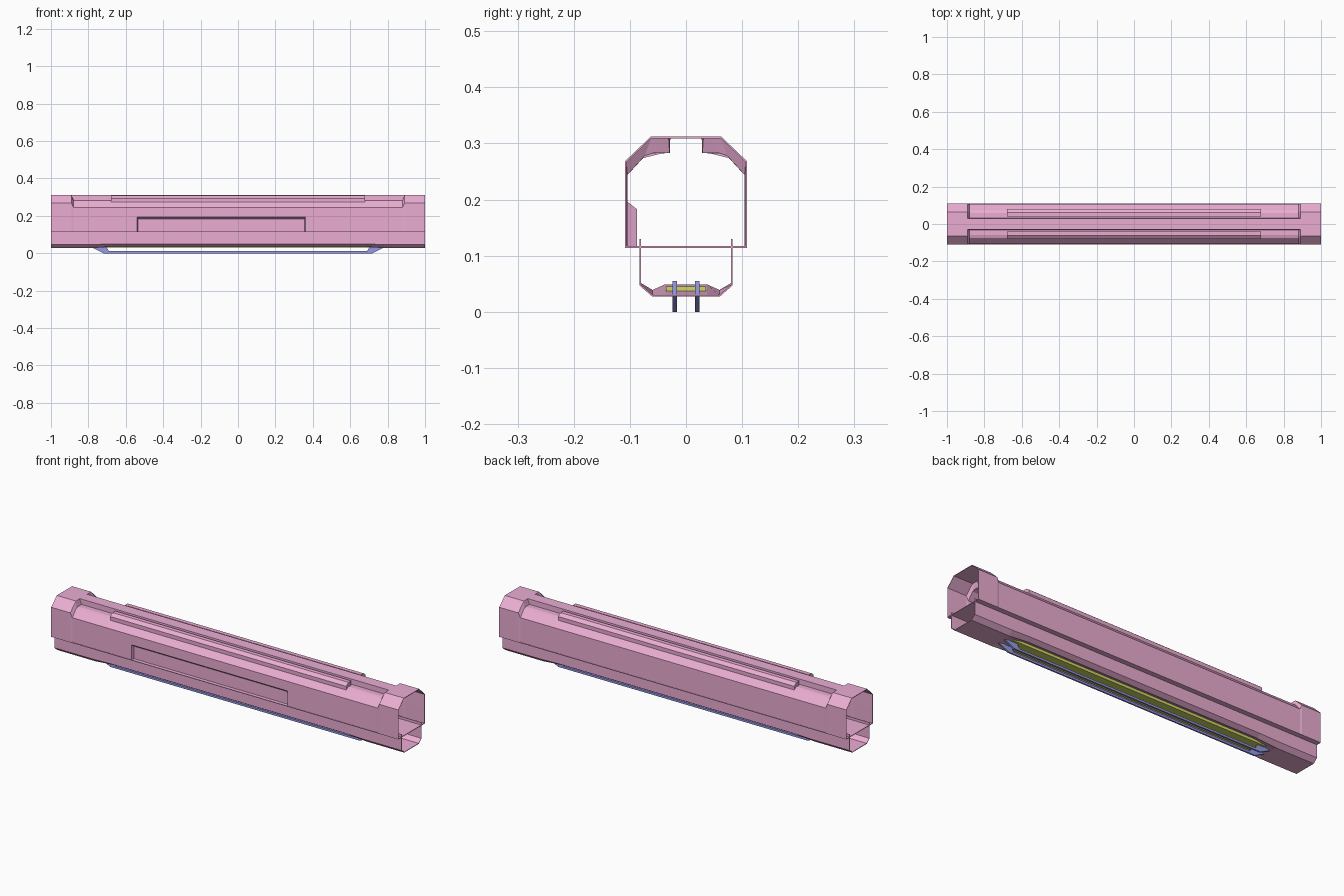
import bpy, bmesh

if "Cube" in bpy.data.objects:
    bpy.data.objects.remove(bpy.data.objects["Cube"])

def material(name, rgb):
    m = bpy.data.materials.new(name)
    m.diffuse_color = (*rgb, 1)
    m.use_nodes = True
    m.node_tree.nodes["Principled BSDF"].inputs["Base Color"].default_value = m.diffuse_color
    return m

PINK = material("pink", (0.83, 0.42, 0.65))
BLUE = material("blue", (0.30, 0.32, 0.78))
OLIVE = material("olive", (0.62, 0.68, 0.12))

def make_object(name, bm, mat):
    me = bpy.data.meshes.new(name)
    bm.to_mesh(me)
    bm.free()
    me.materials.append(mat)
    ob = bpy.data.objects.new(name, me)
    bpy.context.collection.objects.link(ob)
    return ob

def loft(name, stations, wall=0.003):
    """Thin open shell through (x, [(y, z), ...]) sections."""
    bm = bmesh.new()
    rows = [[bm.verts.new((x, y, z)) for y, z in prof] for x, prof in stations]
    for a, b in zip(rows, rows[1:]):
        for i in range(len(a) - 1):
            bm.faces.new((a[i], a[i + 1], b[i + 1], b[i]))
    ob = make_object(name, bm, PINK)
    mod = ob.modifiers.new("wall", 'SOLIDIFY')
    mod.thickness, mod.offset = wall, -1
    return ob

def prism(name, pts, place, lo, hi, mat):
    """Extrude a 2D outline between lo and hi."""
    bm = bmesh.new()
    a = [bm.verts.new(place(p, q, lo)) for p, q in pts]
    b = [bm.verts.new(place(p, q, hi)) for p, q in pts]
    bm.faces.new(a)
    bm.faces.new(b)
    for i in range(len(pts)):
        j = (i + 1) % len(pts)
        bm.faces.new((a[i], a[j], b[j], b[i]))
    bmesh.ops.recalc_face_normals(bm, faces=bm.faces)
    return make_object(name, bm, mat)

along_x = lambda p, q, t: (t, p, q)
along_y = lambda p, q, t: (p, t, q)

# Upper cover: full collars at both ends, grooved top between, recess in the front wall
collar = [(.109, .115), (.109, .185), (.109, .195), (.109, .268), (.063, .312),
          (.045, .312), (.032, .312), (.030, .312)]
middle = [(.107, .115), (.107, .185), (.107, .195), (.107, .245), (.075, .280),
          (.060, .285), (.031, .285), (.030, .312)]
recess = [(.090, .115), (.090, .182)] + middle[2:]

def arch(back, front):
    return back + [(-y, z) for y, z in reversed(front)]

ends, mids, cut = arch(collar, collar), arch(middle, middle), arch(middle, recess)
loft("upper_cover", [(-1, ends), (-.89, ends), (-.88, mids), (-.54, mids), (-.535, cut),
                     (.355, cut), (.36, mids), (.88, mids), (.89, ends), (1, ends)])

# Lower tray: raised underside between the ends
tray_end = [(.083, .130), (.083, .047), (.060, .027), (.037, .027)]
tray_mid = [(.083, .130), (.083, .050), (.060, .036), (.037, .046)]

def trough(half):
    return [(-y, z) for y, z in half] + half[::-1]

te, tm = trough(tray_end), trough(tray_mid)
loft("lower_tray", [(-1, te), (-.78, te), (-.67, tm), (.67, tm), (.78, te), (1, te)])

# Divider plate between cover and tray
prism("divider_plate", [(-.109, .114), (.109, .114), (.109, .117), (-.109, .117)],
      along_x, -1, 1, PINK)

# Raised strips in the top grooves, and the runner rails underneath
strip = [(.040, .308), (.062, .308), (.080, .294), (.080, .273), (.040, .283)]
rail_half = [(.72, 0), (.78, .030), (.745, .055), (.69, .055), (.70, .028), (.69, .011)]
rail = rail_half + [(-x, z) for x, z in reversed(rail_half)]
for side, s in (("back", 1), ("front", -1)):
    prism("top_strip_" + side, [(s * y, z) for y, z in strip], along_x, -.68, .68, PINK)
    prism("runner_rail_" + side, rail, along_y, s * .02 - .004, s * .02 + .004, BLUE)

# Mounting plate the rails are fixed to
prism("mounting_plate", [(-.036, .031), (.036, .031), (.036, .045), (-.036, .045)],
      along_x, -.74, .74, OLIVE)
